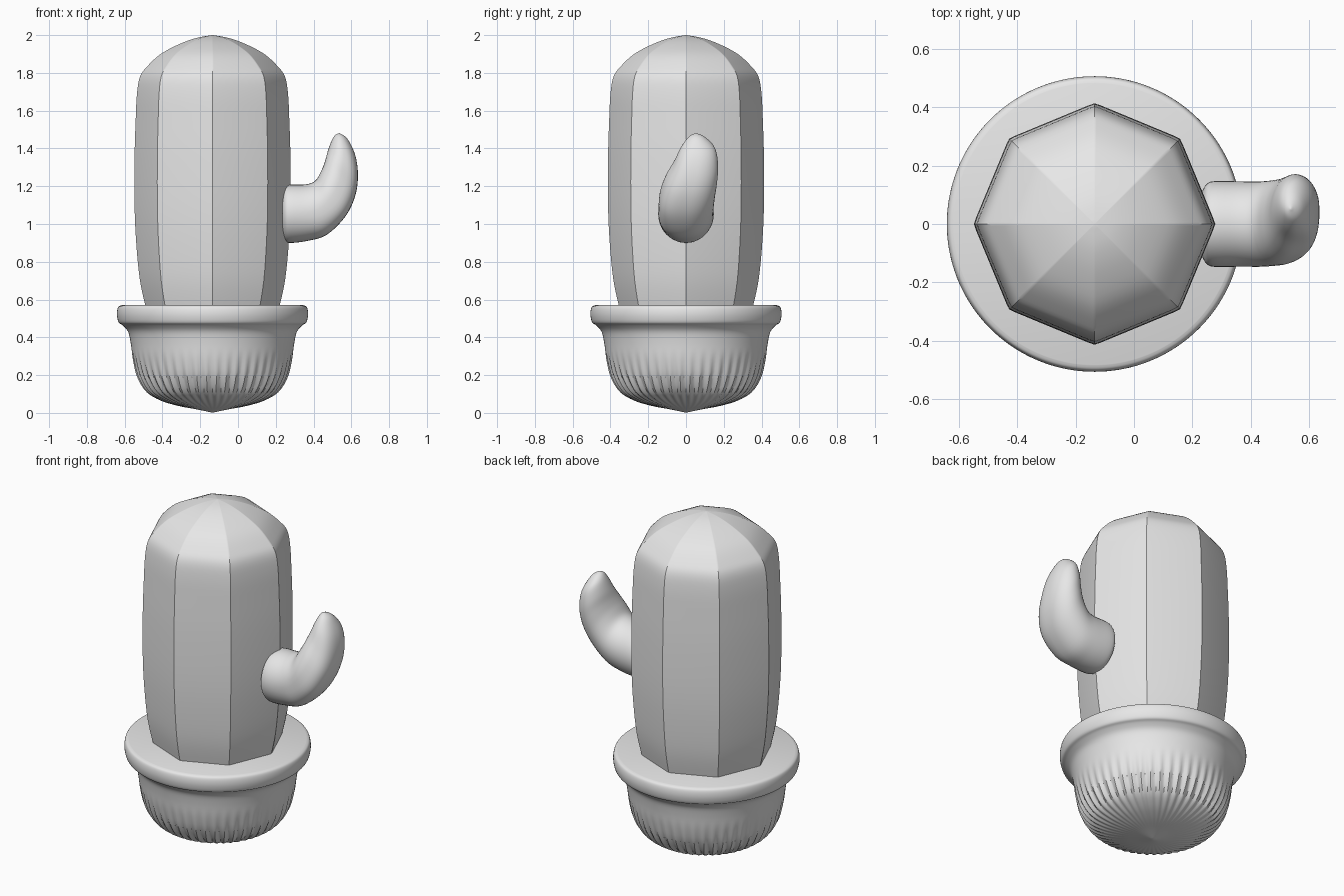
import bpy
import bmesh
from math import sin, cos, pi, tau, copysign
from mathutils import Vector

cube = bpy.data.objects.get("Cube")
if cube:
    bpy.data.objects.remove(cube, do_unlink=True)

CX = -0.135  # pot and trunk axis

grey = bpy.data.materials.new("plain_grey")
grey.use_nodes = True
grey.diffuse_color = (0.8, 0.8, 0.8, 1)
grey.node_tree.nodes["Principled BSDF"].inputs["Base Color"].default_value = (0.8, 0.8, 0.8, 1)


def smooth_curve(keys, steps):
    """Catmull-Rom samples through tuples of any length."""
    out = []
    for i in range(len(keys) - 1):
        quad = [keys[max(0, min(len(keys) - 1, i + k))] for k in (-1, 0, 1, 2)]
        for s in range(steps):
            t = s / steps
            out.append(tuple(
                0.5 * (2 * b + (c - a) * t + (2 * a - 5 * b + 4 * c - d) * t ** 2
                       + (3 * b - a - 3 * c + d) * t ** 3)
                for a, b, c, d in zip(*quad)))
    return out + [keys[-1]]


def loft(name, rings, angle=35):
    """Skin equal-sized rings and close both ends."""
    bm = bmesh.new()
    loops = [[bm.verts.new(p) for p in ring] for ring in rings]
    n = len(loops[0])
    for low, high in zip(loops, loops[1:]):
        for i in range(n):
            j = (i + 1) % n
            bm.faces.new((low[i], low[j], high[j], high[i]))
    for end in (loops[0], loops[-1]):
        hub = bm.verts.new(sum((v.co for v in end), Vector()) / n)
        for i in range(n):
            bm.faces.new((end[i], end[(i + 1) % n], hub))
    bmesh.ops.remove_doubles(bm, verts=bm.verts, dist=0.0001)
    bmesh.ops.recalc_face_normals(bm, faces=bm.faces)
    mesh = bpy.data.meshes.new(name)
    bm.to_mesh(mesh)
    bm.free()
    mesh.materials.append(grey)
    obj = bpy.data.objects.new(name, mesh)
    bpy.context.collection.objects.link(obj)
    bpy.ops.object.select_all(action='DESELECT')
    obj.select_set(True)
    bpy.context.view_layer.objects.active = obj
    bpy.ops.object.shade_smooth_by_angle(angle=angle * pi / 180)
    return obj


# Pot: lathed bowl with a rolled rim and swirling flutes low on the sides
bowl = [(0.01, 0), (0.08, 0.018), (0.18, 0.037), (0.27, 0.065), (0.345, 0.11),
        (0.395, 0.19), (0.42, 0.28), (0.433, 0.37), (0.447, 0.43),
        (0.475, 0.463), (0.496, 0.478), (0.505, 0.51), (0.505, 0.54),
        (0.498, 0.562), (0.482, 0.57)]
bowl[0] = (0.004, 0.002)
SEGMENTS, FLUTES = 240, 48
pot_rings = []
for r, z in smooth_curve(bowl, 4):
    fade = max(0, min(1, (0.33 - z) / 0.15)) * max(0, min(1, (r - 0.1) / 0.2))
    ring = []
    for i in range(SEGMENTS):
        a = tau * i / SEGMENTS
        rr = r + 0.007 * fade * (cos(FLUTES * a + 10 * r) - 0.3)
        ring.append((CX + rr * cos(a), rr * sin(a), max(z, 0)))
    pot_rings.append(ring)
loft("pot", pot_rings)

# Trunk: eight-sided column with narrow rounded ridges and a domed top
column = [(0.35, 0.54), (0.385, 0.7), (0.405, 0.9), (0.414, 1.1), (0.414, 1.35),
          (0.408, 1.55), (0.401, 1.69), (0.385, 1.78), (0.346, 1.835),
          (0.275, 1.9), (0.175, 1.953), (0.085, 1.985), (0.003, 2)]
corners = [Vector((cos(k * tau / 8), sin(k * tau / 8))) for k in range(8)]
section = []
for k, c in enumerate(corners):
    before, after = corners[k - 1], corners[(k + 1) % 8]
    section += [c.lerp(before, 0.07), c.lerp(before, 0.025) * 0.997, c * 0.997,
                c.lerp(after, 0.025) * 0.997, c.lerp(after, 0.07)]
loft("trunk", [[(CX + p.x * r, p.y * r, min(z, 2)) for p in section]
               for r, z in smooth_curve(column, 4)])

# Arm: stubby branch bending upward, (inner x, z), (outer x, z), centre y, half width, squareness
arm = [(0.235, 1.17, 0.235, 0.94, 0, 0.115, 0), (0.25, 1.2, 0.25, 0.91, 0, 0.138, 0),
       (0.28, 1.208, 0.28, 0.9, 0, 0.147, 0), (0.36, 1.21, 0.375, 0.912, 0, 0.146, 0.1),
       (0.41, 1.23, 0.47, 0.943, 0, 0.146, 0.25), (0.44, 1.28, 0.565, 1.035, 0.008, 0.146, 0.4),
       (0.46, 1.33, 0.618, 1.14, 0.028, 0.138, 0.4), (0.475, 1.385, 0.635, 1.25, 0.052, 0.118, 0.35),
       (0.495, 1.44, 0.622, 1.36, 0.062, 0.09, 0.2), (0.514, 1.47, 0.58, 1.45, 0.056, 0.042, 0),
       (0.535, 1.481, 0.538, 1.481, 0.052, 0.002, 0)]
arm_rings = []
for ix, iz, ox, oz, cy, half, square in smooth_curve(arm, 5):
    ring = []
    for i in range(40):
        a = tau * i / 40
        u, v = cos(a), sin(a)  # u runs inner to outer, v runs along y
        if u > 0 and v < 0:    # firmer corner on the outer front side
            u = copysign(abs(u) ** (1 - square), u)
            v = copysign(abs(v) ** (1 - square), v)
        t = (1 + u) / 2
        ring.append((ix + (ox - ix) * t, cy + half * v, iz + (oz - iz) * t))
    arm_rings.append(ring)
loft("side_arm", arm_rings, 40)
